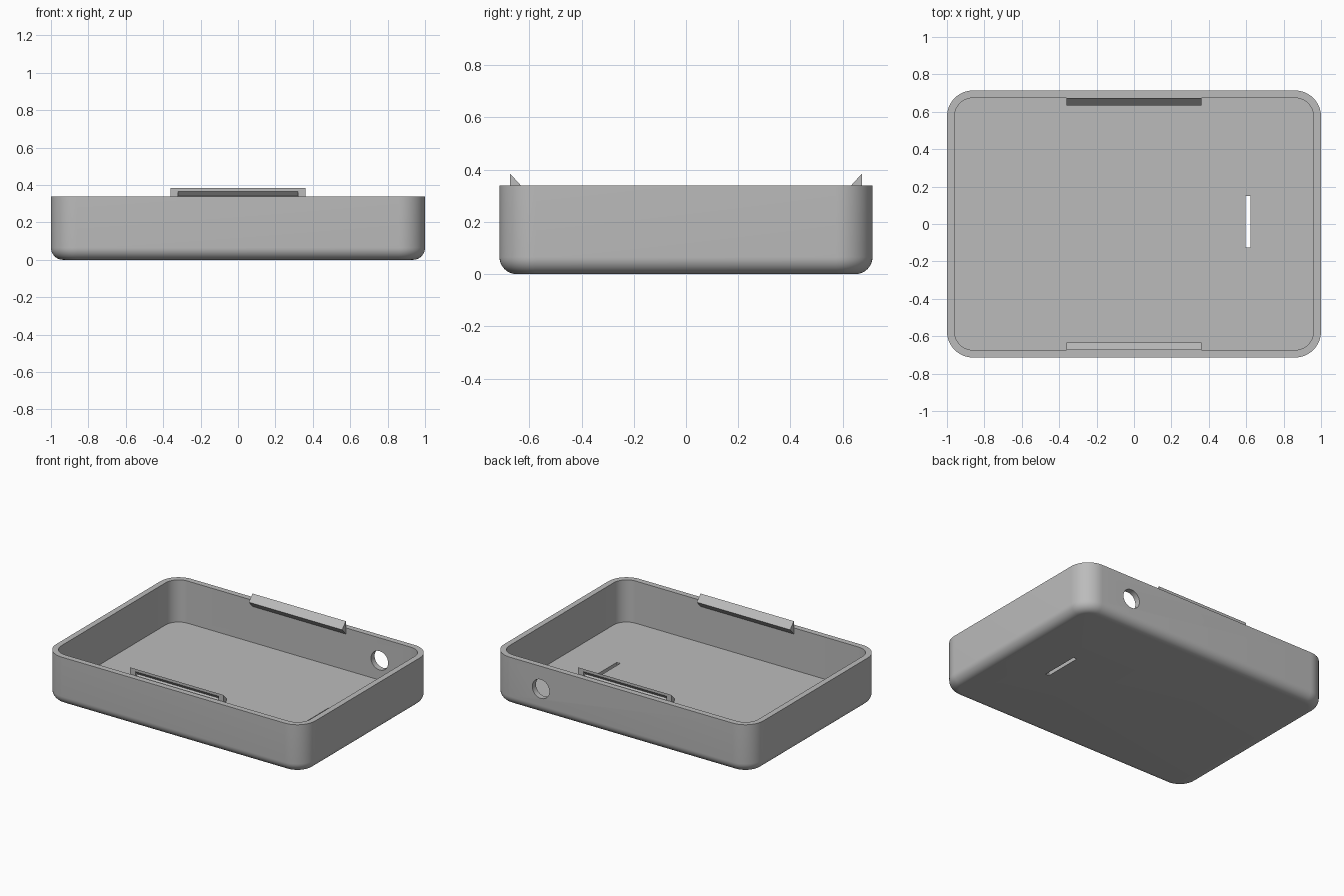
import bpy, bmesh, math

if "Cube" in bpy.data.objects:
    bpy.data.objects.remove(bpy.data.objects["Cube"])

HALF_X, HALF_Y, HEIGHT = 1.0, 0.714, 0.338
WALL, FLOOR, CORNER, FILLET = 0.04, 0.044, 0.14, 0.065

grey = bpy.data.materials.new("light_grey")
grey.use_nodes = True
grey.diffuse_color = (0.5, 0.5, 0.5, 1)
grey.node_tree.nodes["Principled BSDF"].inputs["Base Color"].default_value = (0.5, 0.5, 0.5, 1)


def finish(name, bm):
    bmesh.ops.recalc_face_normals(bm, faces=bm.faces)
    mesh = bpy.data.meshes.new(name)
    bm.to_mesh(mesh)
    bm.free()
    mesh.materials.append(grey)
    obj = bpy.data.objects.new(name, mesh)
    bpy.context.collection.objects.link(obj)
    return obj


def select(obj):
    bpy.ops.object.select_all(action='DESELECT')
    obj.select_set(True)
    bpy.context.view_layer.objects.active = obj


def cut(obj, cutter):
    cutter.hide_render = True
    mod = obj.modifiers.new("cut", 'BOOLEAN')
    mod.operation = 'DIFFERENCE'
    mod.solver = 'EXACT'
    mod.object = cutter
    select(obj)
    bpy.ops.object.modifier_apply(modifier=mod.name)
    bpy.data.objects.remove(cutter)


def rounded_ring(bm, inset, z, steps=14):
    """Rounded rectangle of vertices, inset from the outer outline."""
    r = CORNER - inset
    ring = []
    for q, (sx, sy) in enumerate([(1, 1), (-1, 1), (-1, -1), (1, -1)]):
        for i in range(steps + 1):
            a = (q + i / steps) * math.pi / 2
            ring.append(bm.verts.new((sx * (HALF_X - CORNER) + r * math.cos(a),
                                      sy * (HALF_Y - CORNER) + r * math.sin(a), z)))
    return ring


def prism(name, profile, half_length):
    """Extrude a y-z profile along x."""
    bm = bmesh.new()
    ends = [[bm.verts.new((x, y, z)) for y, z in profile] for x in (-half_length, half_length)]
    for end in ends:
        bm.faces.new(end)
    n = len(profile)
    for i in range(n):
        j = (i + 1) % n
        bm.faces.new((ends[0][i], ends[0][j], ends[1][j], ends[1][i]))
    return finish(name, bm)


# Tray shell: filleted outside, flat rim, straight inside walls
bm = bmesh.new()
rings = []
for i in range(11):
    a = i / 10 * math.pi / 2
    rings.append(rounded_ring(bm, FILLET * (1 - math.sin(a)), FILLET * (1 - math.cos(a))))
rings.append(rounded_ring(bm, 0, HEIGHT))
rings.append(rounded_ring(bm, WALL, HEIGHT))
rings.append(rounded_ring(bm, WALL, FLOOR))
for low, high in zip(rings, rings[1:]):
    for i in range(len(low)):
        j = (i + 1) % len(low)
        bm.faces.new((low[i], low[j], high[j], high[i]))
bm.faces.new(rings[0])
bm.faces.new(rings[-1])
tray = finish("tray", bm)

# Narrow slot through the floor
bm = bmesh.new()
bmesh.ops.create_cube(bm, size=1)
bmesh.ops.scale(bm, vec=(0.027, 0.275, 0.3), verts=bm.verts)
bmesh.ops.translate(bm, vec=(0.609, 0.011, 0), verts=bm.verts)
cut(tray, finish("slot_cutter", bm))

# Round cable hole through the back wall
bpy.ops.mesh.primitive_cylinder_add(vertices=40, radius=0.066, depth=0.3,
                                    location=(0.62, HALF_Y, 0.18),
                                    rotation=(math.pi / 2, 0, 0))
cut(tray, bpy.context.object)
select(tray)
bpy.ops.object.shade_smooth_by_angle(angle=math.radians(30))

# Wedge-shaped snap clips inside the front and back walls, hollowed from outside
inner_y = HALF_Y - WALL
for name, s in (("front_clip", -1), ("back_clip", 1)):
    clip = prism(name, [(s * inner_y, 0.385), (s * 0.633, 0.34), (s * inner_y, 0.295)], 0.36)
    hollow = prism("clip_cutter", [(s * (inner_y + 0.01), 0.377), (s * 0.65, 0.34),
                                   (s * (inner_y + 0.01), 0.303)], 0.32)
    cut(clip, hollow)
